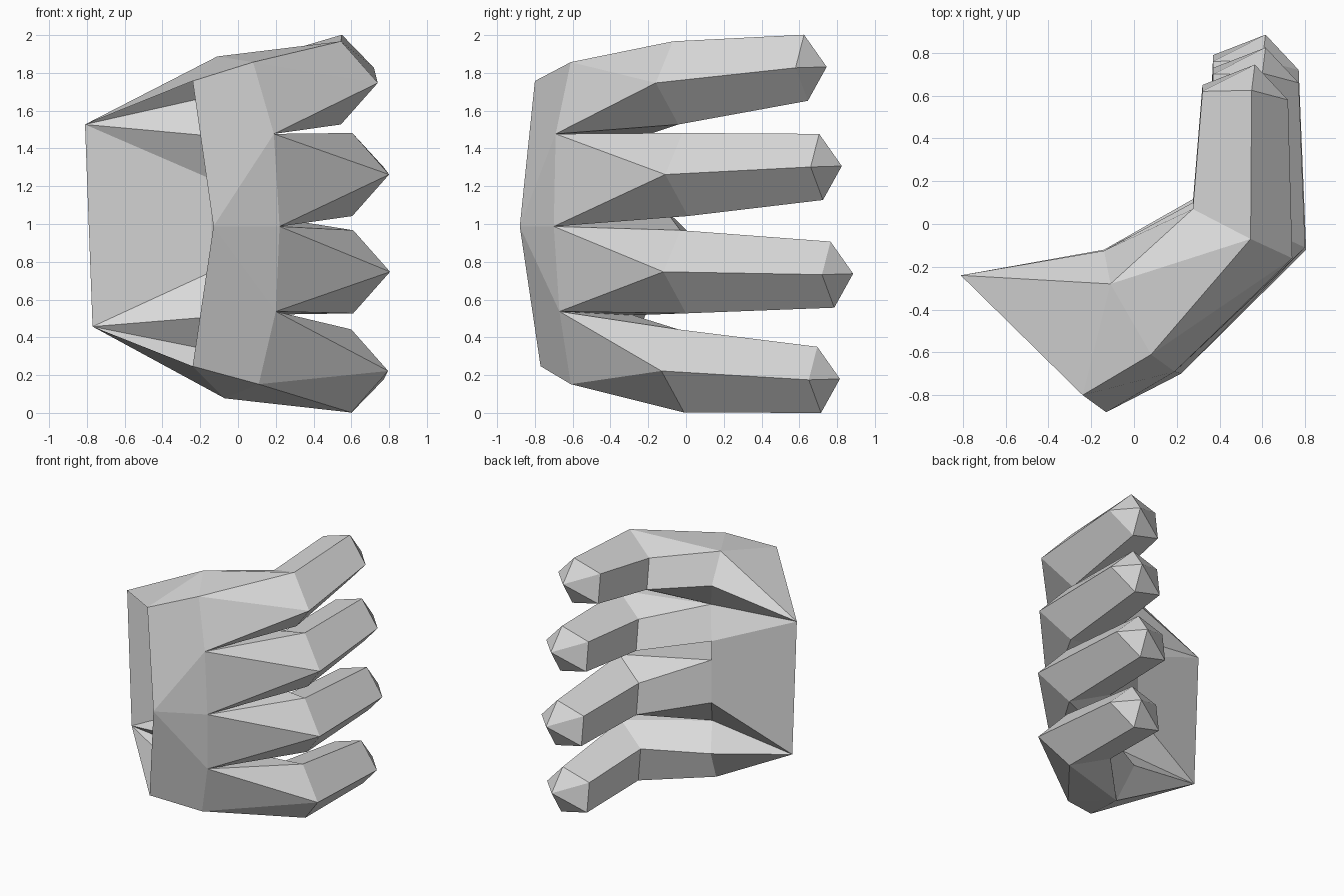
import bpy, bmesh
from mathutils import Vector

if "Cube" in bpy.data.objects:
    bpy.data.objects.remove(bpy.data.objects["Cube"])

grey = bpy.data.materials.new("plain grey")
grey.diffuse_color = (0.7, 0.7, 0.7, 1)
grey.use_nodes = True
grey.node_tree.nodes["Principled BSDF"].inputs["Base Color"].default_value = grey.diffuse_color

bm = bmesh.new()


def pt(x, y, z):
    return bm.verts.new((x, y, z))


def face(*vs):
    """Add a face, skipping repeated corners."""
    vs = list(dict.fromkeys(vs))
    if len(vs) > 2:
        bm.faces.new(vs)


# Open wrist edge and back of the hand
wt, wb = pt(-.81, -.24, 1.53), pt(-.77, -.24, .46)
a = [pt(-.24, -.80, 1.76), pt(-.13, -.88, .99), pt(-.24, -.77, .25)]
# Knuckle row, between the fingers
k = [pt(.08, -.61, 1.86), pt(.19, -.69, 1.48), pt(.22, -.70, .99),
     pt(.20, -.67, .54), pt(.11, -.61, .155)]
# Palm side points, top to bottom
p1t, p1b = pt(-.11, -.28, 1.89), pt(-.14, -.125, 1.68)
web12 = pt(-.045, -.25, 1.46)
p2, p3t, p3b = pt(-.14, -.12, 1.24), pt(-.14, -.12, 1.09), pt(-.14, -.12, .75)
web34 = pt(-.035, -.28, .52)
p4t, p4b = pt(-.12, -.14, .33), pt(-.07, -.28, .08)

# Back-of-hand strip
face(a[0], a[1], k[1], k[0])
face(a[1], k[2], k[1])
face(a[1], k[3], k[2])
face(a[1], a[2], k[4], k[3])
# Top and bottom sides
face(wt, a[0], p1t)
face(a[0], k[0], p1t)
face(wb, p4b, a[2])
face(a[2], p4b, k[4])
# Palm fan
face(wt, p1t, p1b)
face(wt, p1b, web12)
face(wt, web12, p2)
face(wt, p2, p3t, p3b, wb)
face(wb, p3b, web34)
face(wb, web34, p4t)
face(wb, p4t, p4b)
face(k[2], p2, p3t)

# Finger cross-sections: top, outer, bottom, inner low, inner high
JOINT = [(0, -.03, .22), (.195, -.12, 0), (0, 0, -.22),
         (-.27, .14, -.125), (-.27, .11, .115)]
END = [(0, .025, .175), (.17, -.02, 0), (0, .045, -.175),
       (-.23, .05, -.12), (-.23, .02, .107)]
TIP = (.015, .145, .005)


def finger(joint, end, ku, kl, wu, pu, pl, wl):
    """Five-sided bent finger joined to knuckles ku, kl and palm points."""
    j = [bm.verts.new(Vector(joint) + Vector(o)) for o in JOINT]
    e = [bm.verts.new(Vector(end) + Vector(o)) for o in END]
    tip = bm.verts.new(Vector(end) + Vector(TIP))
    top, outer, bottom, low, high = j
    # Lower segment
    face(ku, top, outer)
    face(ku, outer, kl)
    face(kl, outer, bottom)
    face(kl, bottom, wl)
    face(wl, bottom, low, pl)
    face(pl, low, high, pu)
    face(pu, high, top, wu)
    face(wu, top, ku)
    # Upper segment and pointed end
    for i in range(5):
        n = (i + 1) % 5
        face(j[i], e[i], e[n], j[n])
        face(e[i], tip, e[n])


finger((.545, -.04, 1.75), (.55, .60, 1.83), k[0], k[1], p1t, p1t, p1b, web12)
finger((.605, .01, 1.265), (.60, .68, 1.305), k[1], k[2], web12, web12, p2, p2)
finger((.61, 0, .75), (.60, .74, .735), k[2], k[3], p3t, p3t, p3b, web34)
finger((.60, -.01, .225), (.60, .67, .178), k[3], k[4], web34, p4t, p4b, p4b)

bmesh.ops.recalc_face_normals(bm, faces=bm.faces)
low_z = min(v.co.z for v in bm.verts)
bmesh.ops.translate(bm, verts=bm.verts, vec=(0, 0, -low_z))

mesh = bpy.data.meshes.new("hand")
bm.to_mesh(mesh)
bm.free()
mesh.materials.append(grey)
hand = bpy.data.objects.new("hand", mesh)
bpy.context.collection.objects.link(hand)
